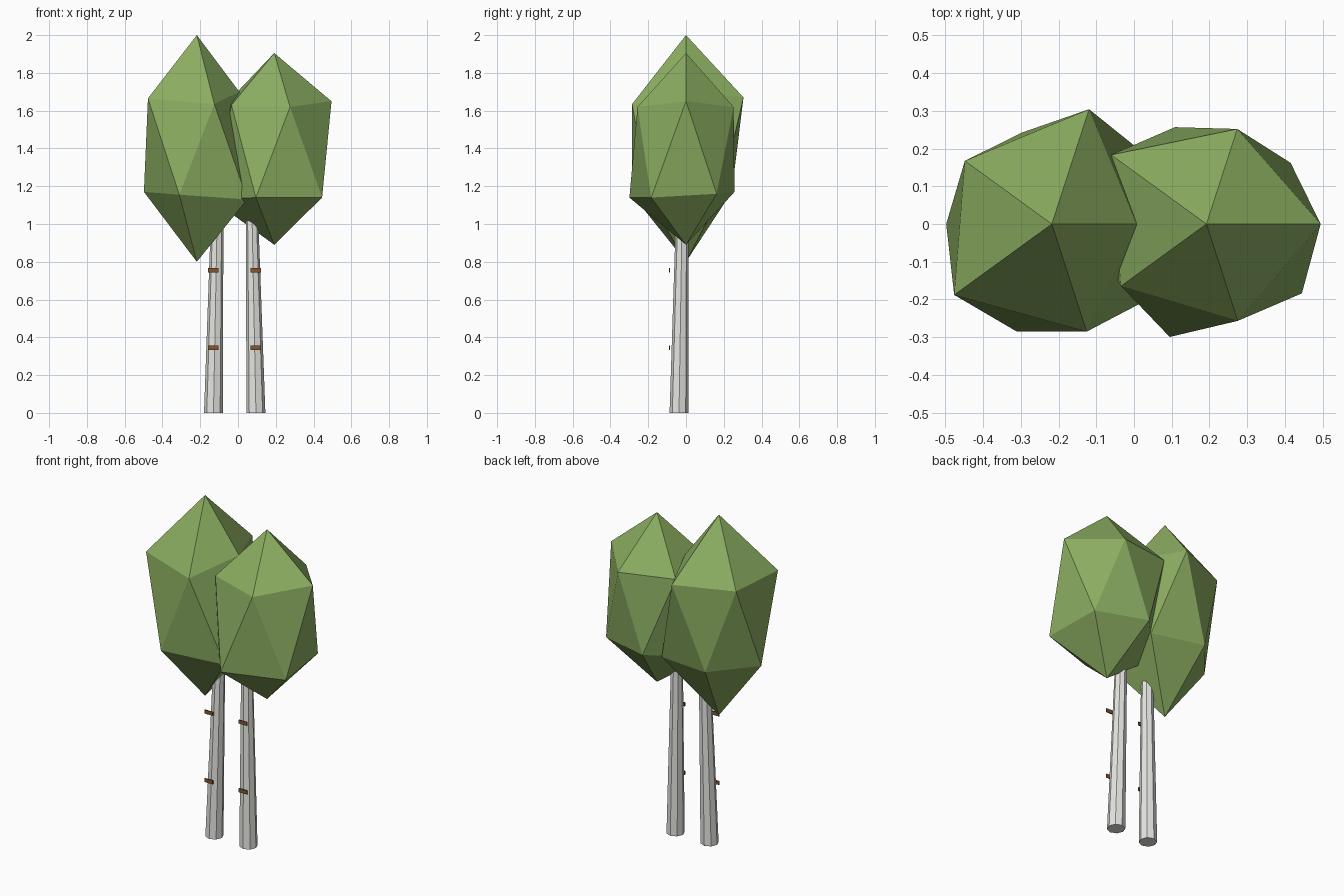
import bpy, bmesh, math
from mathutils import Vector

if "Cube" in bpy.data.objects:
    bpy.data.objects.remove(bpy.data.objects["Cube"])


def material(name, rgb):
    m = bpy.data.materials.new(name)
    m.diffuse_color = (*rgb, 1)
    m.use_nodes = True
    m.node_tree.nodes["Principled BSDF"].inputs["Base Color"].default_value = m.diffuse_color
    return m


LEAF = material("leaf_green", (0.26, 0.42, 0.12))
BARK = material("pale_bark", (0.78, 0.79, 0.75))
MARK = material("bark_brown", (0.22, 0.09, 0.03))


def finish(name, bm, mat):
    bmesh.ops.recalc_face_normals(bm, faces=bm.faces)
    mesh = bpy.data.meshes.new(name)
    bm.to_mesh(mesh)
    bm.free()
    mesh.materials.append(mat)
    ob = bpy.data.objects.new(name, mesh)
    bpy.context.collection.objects.link(ob)


# Uneven twelve-point crown: two poles and two staggered rings of (radius, z)
def crown(name, x, bottom, top, upper, lower):
    bm = bmesh.new()

    def ring(points, start):
        verts = []
        for i, (r, z) in enumerate(points):
            a = math.radians(start + 72 * i)
            verts.append(bm.verts.new((x + r * math.cos(a), r * math.sin(a), z)))
        return verts

    up, low = ring(upper, 0), ring(lower, 36)
    tip, base = bm.verts.new((x, 0, top)), bm.verts.new((x, 0, bottom))
    for i in range(5):
        j = (i + 1) % 5
        bm.faces.new((tip, up[i], up[j]))
        bm.faces.new((up[i], low[i], up[j]))
        bm.faces.new((up[j], low[i], low[j]))
        bm.faces.new((base, low[j], low[i]))
    finish(name, bm, LEAF)


# Leaning, tapered eight-sided trunk
def trunk(name, foot, head, r1, r2):
    bm = bmesh.new()
    rings = []
    for c, r in ((foot, r1), (head, r2)):
        rings.append([bm.verts.new(Vector(c) + Vector((
            r * math.cos(math.tau * i / 8), r * math.sin(math.tau * i / 8), 0)))
            for i in range(8)])
    for i in range(8):
        j = (i + 1) % 8
        bm.faces.new((rings[0][i], rings[0][j], rings[1][j], rings[1][i]))
    bm.faces.new(rings[0][::-1])
    bm.faces.new(rings[1])
    finish(name, bm, BARK)


# Thin bark mark in front of a trunk
def mark(name, x, z):
    bm = bmesh.new()
    bmesh.ops.create_cube(bm, size=1)
    bmesh.ops.scale(bm, vec=(0.055, 0.006, 0.022), verts=bm.verts)
    bmesh.ops.translate(bm, vec=(x, -0.087, z), verts=bm.verts)
    finish(name, bm, MARK)


crown("left_crown", -0.218, 0.80, 2.0,
      [(0.225, 1.70), (0.32, 1.67), (0.285, 1.665), (0.32, 1.665), (0.30, 1.635)],
      [(0.31, 1.15), (0.255, 1.17), (0.28, 1.17), (0.30, 1.155), (0.33, 1.13)])
crown("right_crown", 0.192, 0.89, 1.905,
      [(0.303, 1.65), (0.265, 1.62), (0.312, 1.64), (0.28, 1.63), (0.27, 1.62)],
      [(0.276, 1.16), (0.27, 1.17), (0.33, 1.13), (0.315, 1.14), (0.313, 1.14)])

trunk("left_trunk", (-0.13, -0.037, 0), (-0.108, -0.019, 1.15), 0.05, 0.031)
trunk("right_trunk", (0.095, -0.037, 0), (0.072, -0.019, 1.15), 0.05, 0.031)

for side, x in (("left", -0.132), ("right", 0.095)):
    for level, z in (("lower", 0.345), ("upper", 0.755)):
        mark(f"{side}_{level}_bark_mark", x, z)
